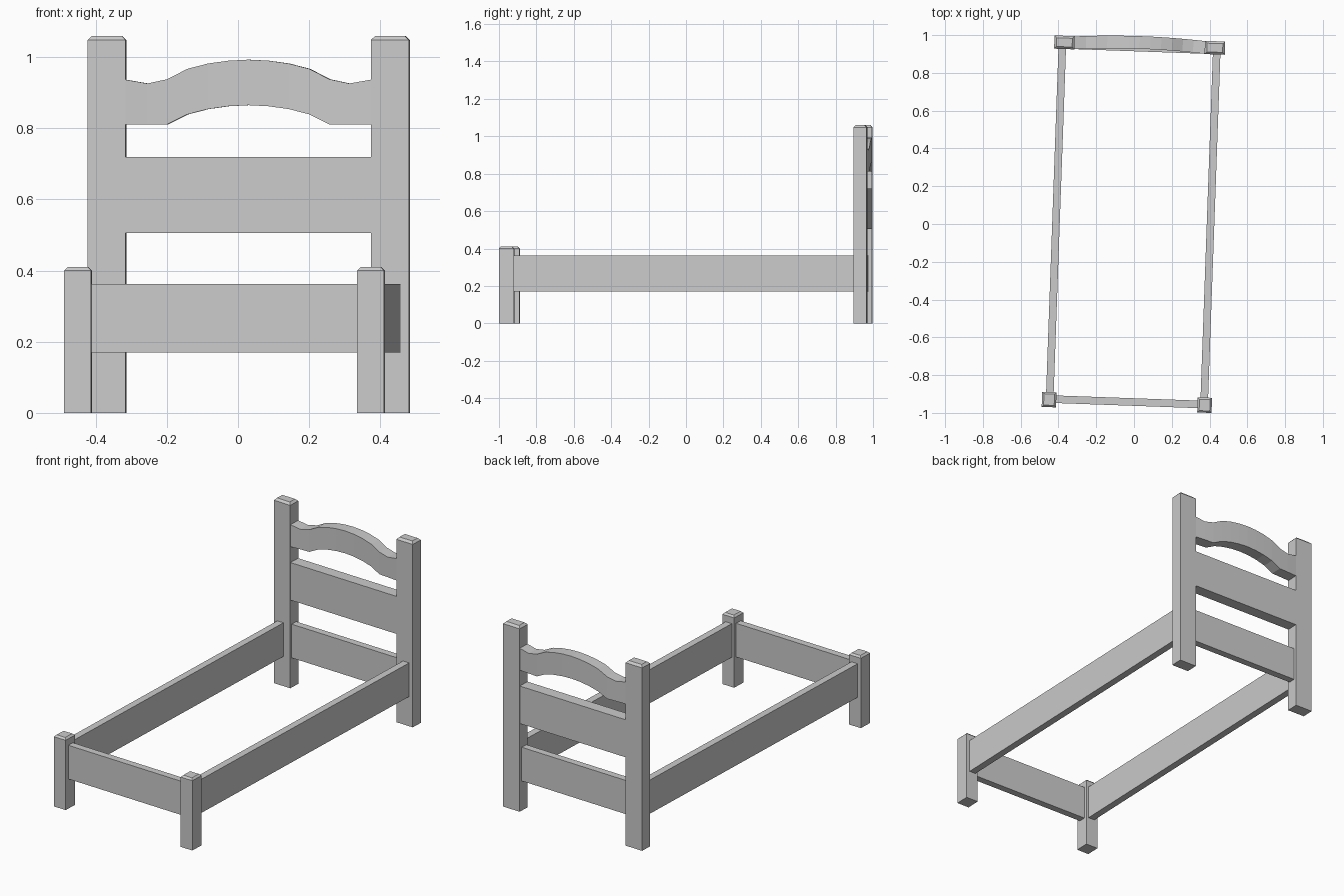
import bpy, bmesh, math
from mathutils import Matrix

if "Cube" in bpy.data.objects:
    bpy.data.objects.remove(bpy.data.objects["Cube"])

# The whole bed stands slightly turned about z
TURN = Matrix.Rotation(math.radians(-2.05), 4, 'Z') @ Matrix.Translation((-0.004, 0, 0))


def loft(name, rings):
    """Closed solid through a list of equal-length rings."""
    bm = bmesh.new()
    loops = [[bm.verts.new(p) for p in ring] for ring in rings]
    n = len(loops[0])
    for a, b in zip(loops, loops[1:]):
        for i in range(n):
            j = (i + 1) % n
            bm.faces.new((a[i], a[j], b[j], b[i]))
    bm.faces.new(loops[0])
    bm.faces.new(loops[-1])
    bmesh.ops.recalc_face_normals(bm, faces=bm.faces)
    mesh = bpy.data.meshes.new(name)
    bm.to_mesh(mesh)
    bm.free()
    ob = bpy.data.objects.new(name, mesh)
    ob.matrix_world = TURN
    bpy.context.collection.objects.link(ob)
    return ob


def rect(x, y, hx, hy, z):
    return [(x - hx, y - hy, z), (x + hx, y - hy, z), (x + hx, y + hy, z), (x - hx, y + hy, z)]


def post(name, x, y, hx, hy, h, cap):
    loft(name, [rect(x, y, hx, hy, 0), rect(x, y, hx, hy, h - cap),
                rect(x, y, hx - cap, hy - cap, h)])


def board(name, x, y, hx, hy, z0, z1):
    loft(name, [rect(x, y, hx, hy, z0), rect(x, y, hx, hy, z1)])


HEAD_Y, FOOT_Y = 0.9475, -0.945

# Posts with chamfered tops, and side rails
for side, s in (("left", -1), ("right", 1)):
    post(f"head_post_{side}", s * 0.3985, HEAD_Y, 0.0535, 0.035, 1.06, 0.012)
    post(f"foot_post_{side}", s * 0.412, FOOT_Y, 0.038, 0.04, 0.41, 0.01)
    board(f"side_rail_{side}", s * 0.409, 0.0, 0.02, 0.925, 0.17, 0.363)

# Cross rails and the headboard panel
board("foot_rail", 0, FOOT_Y + 0.003, 0.38, 0.02, 0.17, 0.363)
board("head_rail", 0, HEAD_Y - 0.003, 0.36, 0.02, 0.17, 0.363)
board("headboard_panel", 0, HEAD_Y, 0.347, 0.0335, 0.505, 0.72)

# Arched top rail, bowed backwards: half profile (x, bottom z, top z), mirrored
half = [(0.347, 0.811, 0.937), (0.284, 0.811, 0.926), (0.228, 0.811, 0.938),
        (0.172, 0.839, 0.967), (0.114, 0.854, 0.982), (0.057, 0.862, 0.990)]
profile = [(-x, a, b) for x, a, b in half] + [(0, 0.865, 0.993)] + half[::-1]
rings = []
for x, z0, z1 in profile:
    y = HEAD_Y + 0.014 * (1 - (x / 0.347) ** 2)
    rings.append([(x, y - 0.0335, z0), (x, y + 0.0335, z0),
                  (x, y + 0.0335, z1), (x, y - 0.0335, z1)])
loft("arched_top_rail", rings)
